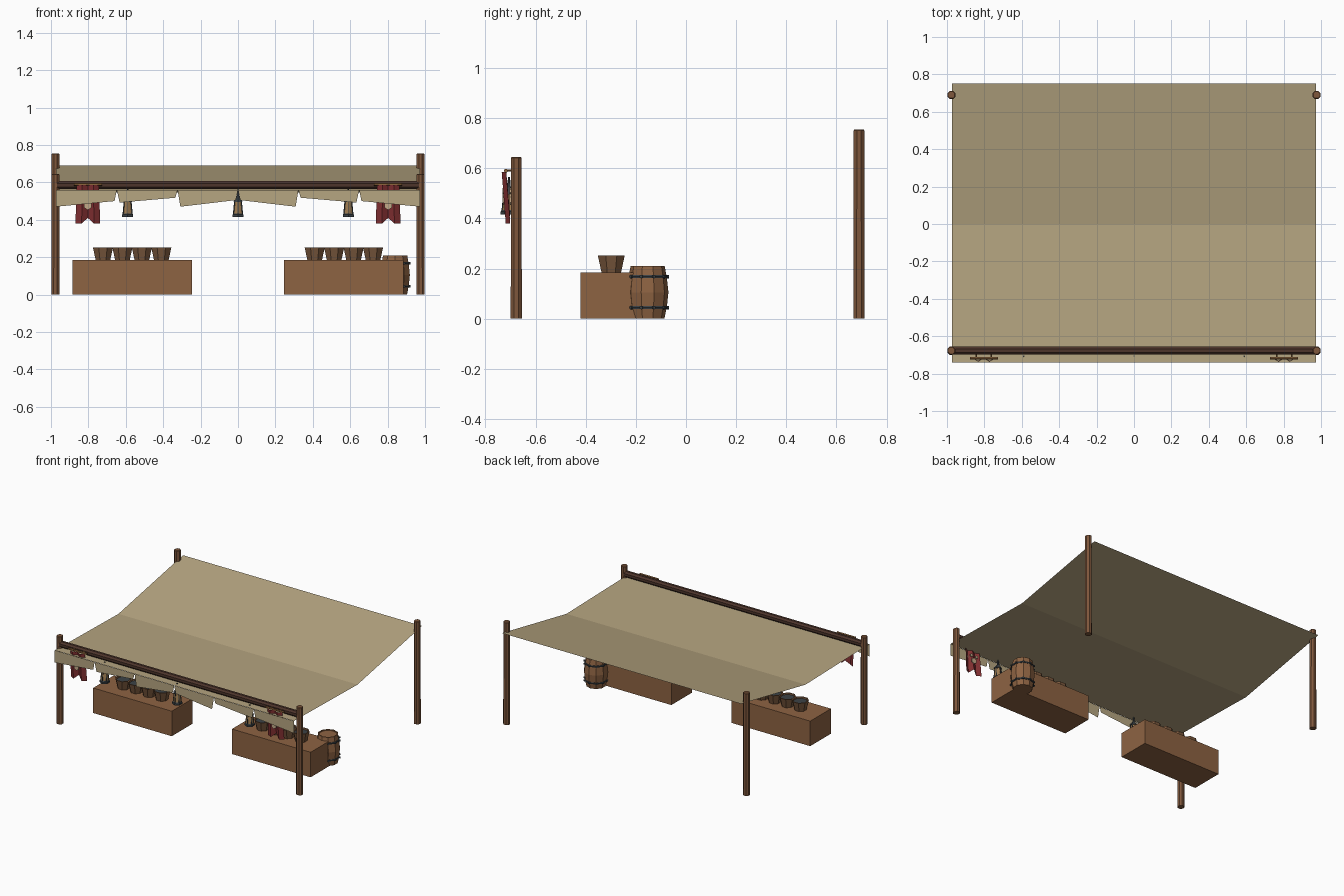
import bpy, bmesh, math
from mathutils import Vector

if "Cube" in bpy.data.objects:
    bpy.data.objects.remove(bpy.data.objects["Cube"], do_unlink=True)


def material(name, rgb):
    m = bpy.data.materials.new(name)
    m.use_nodes = True
    m.diffuse_color = (*rgb, 1)
    bsdf = next(n for n in m.node_tree.nodes if n.type == 'BSDF_PRINCIPLED')
    bsdf.inputs["Base Color"].default_value = (*rgb, 1)
    bsdf.inputs["Roughness"].default_value = 0.9
    return m


CANVAS = material("canvas", (0.47, 0.38, 0.22))
TABLE = material("table wood", (0.27, 0.125, 0.055))
POST = material("post wood", (0.21, 0.095, 0.045))
BEAM = material("dark beam", (0.075, 0.035, 0.024))
STAVE = material("stave wood", (0.20, 0.10, 0.048))
IRON = material("iron", (0.045, 0.055, 0.062))
RED = material("red cloth", (0.23, 0.03, 0.032))
ROD = material("rod wood", (0.27, 0.13, 0.045))
GLOW = material("lantern amber", (0.36, 0.21, 0.085))
EMBLEM = material("emblem cream", (0.55, 0.40, 0.25))


def build(name, verts, faces, mats):
    me = bpy.data.meshes.new(name)
    me.from_pydata(verts, [], faces)
    for m in mats:
        me.materials.append(m)
    ob = bpy.data.objects.new(name, me)
    bpy.context.scene.collection.objects.link(ob)
    return ob


def box(name, lo, hi, mat):
    verts = [(x, y, z) for x in (lo[0], hi[0]) for y in (lo[1], hi[1]) for z in (lo[2], hi[2])]
    faces = [(0, 1, 3, 2), (4, 6, 7, 5), (0, 4, 5, 1), (2, 3, 7, 6), (0, 2, 6, 4), (1, 5, 7, 3)]
    return build(name, verts, faces, [mat])


def lathe(name, profile, sides, at, mats, pick=None):
    """Spin (radius, height) points round z, closed at both ends."""
    verts, faces = [], []
    for r, z in profile:
        for i in range(sides):
            a = math.tau * (i + 0.5) / sides
            verts.append((at[0] + r * math.cos(a), at[1] + r * math.sin(a), at[2] + z))
    for k in range(len(profile) - 1):
        for i in range(sides):
            j = (i + 1) % sides
            faces.append((k * sides + i, k * sides + j, (k + 1) * sides + j, (k + 1) * sides + i))
    faces.append(tuple(reversed(range(sides))))
    faces.append(tuple(range(len(verts) - sides, len(verts))))
    ob = build(name, verts, faces, mats)
    if pick:
        for n, p in enumerate(ob.data.polygons):
            p.material_index = pick(n // sides, n == len(faces) - 1)
    return ob


def bar(name, a, b, r, sides, mat):
    """Straight round bar between two points."""
    a, b = Vector(a), Vector(b)
    ob = lathe(name, [(r, 0), (r, (b - a).length)], sides, (0, 0, 0), [mat])
    ob.rotation_mode = 'QUATERNION'
    ob.rotation_quaternion = (b - a).to_track_quat('Z', 'Y')
    ob.location = a
    return ob


# Posts and front beam
for s, side in ((-1, "right"), (1, "left")):
    for y, top, end in ((-0.677, 0.645, "front"), (0.69, 0.755, "back")):
        lathe(f"{end}_post_{side}", [(0.024, 0), (0.023, top - 0.004), (0.019, top)], 8,
              (s * 0.976, y, 0), [POST])
bar("front_beam", (-0.97, -0.677, 0.585), (0.97, -0.677, 0.585), 0.023, 8, BEAM)

# Sagging canopy sheet
rows = [(-0.74, 0.56), (0.0, 0.545), (0.75, 0.69)]
build("canopy", [(s * 0.973, y, z) for y, z in rows for s in (-1, 1)],
      [(0, 1, 3, 2), (2, 3, 5, 4)], [CANVAS])

# Hanging valance flaps: outer x, inner x, outer low z, inner low z
for s, side in ((-1, "right"), (1, "left")):
    for n, (xo, xi, zo, zi) in enumerate([(0.973, 0.648, 0.47, 0.50),
                                          (0.648, 0.323, 0.492, 0.518),
                                          (0.323, 0.0, 0.47, 0.505)]):
        lean_out = 0 if n == 0 else 0.015
        pts = [(xo, 0.56), (xo - lean_out, zo), (xi + 0.012, zi), (xi, 0.56)]
        build(f"valance_{side}_{n + 1}", [(s * x, -0.741, z) for x, z in pts],
              [(0, 1, 2, 3)], [CANVAS])

# Tables with a row of filled buckets
for s, side in ((-1, "right"), (1, "left")):
    xs = sorted((s * 0.245, s * 0.885))
    box(f"table_{side}", (xs[0], -0.42, 0), (xs[1], -0.18, 0.184), TABLE)
    for n in range(4):
        lathe(f"bucket_{side}_{n + 1}",
              [(0.042, 0), (0.058, 0.068), (0.05, 0.068), (0.048, 0.058)], 8,
              (s * (0.41 + n * 0.104), -0.298, 0.184), [STAVE, IRON],
              lambda ring, lid: int(lid))

# Barrel with two hoops and rivets
BX, BY = 0.84, -0.153
lathe("barrel", [(0.067, 0), (0.077, 0.05), (0.083, 0.105), (0.077, 0.16), (0.068, 0.21),
                 (0.06, 0.21), (0.06, 0.204)], 10, (BX, BY, 0), [TABLE])
for z, name in ((0.038, "lower"), (0.162, "upper")):
    lathe(f"barrel_hoop_{name}", [(0.079, 0), (0.081, 0.006), (0.079, 0.012)], 10, (BX, BY, z), [IRON])
    for i in range(10):
        a = math.tau * (i + 0.5) / 10
        d = Vector((math.cos(a), math.sin(a), 0))
        c = Vector((BX, BY, z + 0.006))
        bar(f"hoop_rivet_{name}_{i + 1}", c + d * 0.076, c + d * 0.085, 0.007, 6, IRON)

# Lanterns hanging below the front edge
for n, x in enumerate((-0.59, 0, 0.59)):
    at = (x, -0.706, 0.415)
    lathe(f"lantern_base_{n + 1}", [(0.034, 0), (0.034, 0.012), (0.029, 0.018)], 6, at, [IRON])
    lathe(f"lantern_body_{n + 1}", [(0.027, 0.018), (0.02, 0.08)], 6, at, [GLOW])
    lathe(f"lantern_cap_{n + 1}", [(0.027, 0.08), (0.025, 0.088), (0.007, 0.112), (0.004, 0.15)],
          6, at, [IRON])
    for i in range(6):
        a = math.tau * (i + 0.5) / 6
        d = Vector((math.cos(a), math.sin(a), 0))
        bar(f"lantern_strut_{n + 1}_{i + 1}", Vector(at) + d * 0.028 + Vector((0, 0, 0.015)),
            Vector(at) + d * 0.021 + Vector((0, 0, 0.082)), 0.003, 4, IRON)

# Swallow-tailed banners on rods
for s, side in ((-1, "right"), (1, "left")):
    cx = s * 0.803
    bar(f"banner_rod_{side}", (cx - 0.075, -0.718, 0.59), (cx + 0.075, -0.718, 0.59), 0.008, 6, ROD)
    for k in (-1, 1):
        bar(f"banner_tie_{side}_{k}", (cx + k * 0.04, -0.718, 0.59), (cx + k * 0.04, -0.68, 0.592),
            0.004, 5, ROD)
    verts, faces, levels = [], [], 4
    for r in range(levels + 1):
        for c in range(5):
            t = r / levels
            low = 0.41 - 0.03 * min(1, abs(c - 2))
            ripple = 0.009 * (-1) ** c
            verts.append((cx + (c - 2) * (0.03 + 0.003 * t), -0.726 + 0.016 * t + ripple,
                          0.585 + (low - 0.585) * t))
    for r in range(levels):
        for c in range(4):
            i = r * 5 + c
            faces.append((i, i + 5, i + 6, i + 1))
    build(f"banner_{side}", verts, faces, [RED])
    # Diamond emblem with two dots, on both faces of the cloth
    for y, face in ((-0.732, "front"), (-0.704, "back")):
        for n, (dx, z, r) in enumerate([(0, 0.475, 0.022), (-0.022, 0.51, 0.012), (0.022, 0.51, 0.012)]):
            bar(f"emblem_{side}_{face}_{n + 1}", (cx + dx, y, z), (cx + dx, y + 0.006, z), r, 6, EMBLEM)
